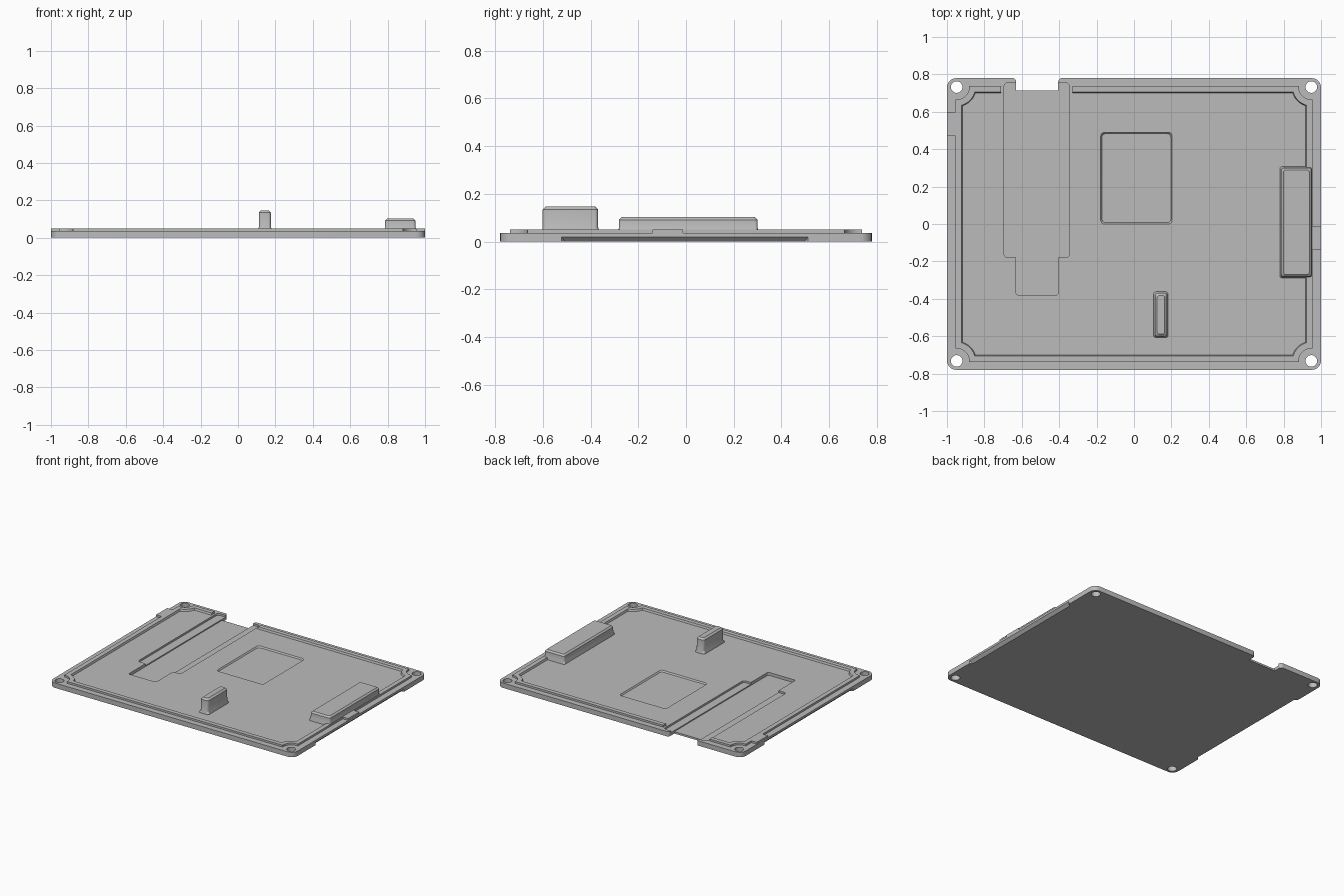
import bpy, bmesh, math
from mathutils import Vector

cube = bpy.data.objects.get("Cube")
if cube:
    bpy.data.objects.remove(cube, do_unlink=True)

grey = bpy.data.materials.new("plain grey")
grey.use_nodes = True
grey.diffuse_color = (0.5, 0.5, 0.5, 1)
grey.node_tree.nodes["Principled BSDF"].inputs["Base Color"].default_value = (0.5, 0.5, 0.5, 1)

FLOOR, LIP = 0.036, 0.05
HOLE_X, HOLE_Y = 0.948, 0.732


def make(name, bm):
    bmesh.ops.recalc_face_normals(bm, faces=bm.faces)
    mesh = bpy.data.meshes.new(name)
    bm.to_mesh(mesh)
    bm.free()
    mesh.materials.append(grey)
    ob = bpy.data.objects.new(name, mesh)
    bpy.context.collection.objects.link(ob)
    return ob


def rounded(corners, steps=5):
    """Outline through (x, y, radius) corners, each rounded."""
    out = []
    for i, (x, y, r) in enumerate(corners):
        p = Vector((x, y))
        a = (Vector(corners[i - 1][:2]) - p).normalized() * r
        b = (Vector(corners[(i + 1) % len(corners)][:2]) - p).normalized() * r
        if r == 0:
            out.append(p)
            continue
        for k in range(steps + 1):
            t = k / steps * math.pi / 2
            out.append(p + a * (1 - math.sin(t)) + b * (1 - math.cos(t)))
    return out


def rect(x0, x1, y0, y1, r=0.0, inset=0.0):
    x0, x1, y0, y1 = x0 + inset, x1 - inset, y0 + inset, y1 - inset
    return rounded([(x0, y0, r), (x1, y0, r), (x1, y1, r), (x0, y1, r)])


def loft(name, layers):
    """Closed solid through (outline, z) layers of equal point count."""
    bm = bmesh.new()
    rings = [[bm.verts.new((p[0], p[1], z)) for p in pts] for pts, z in layers]
    n = len(rings[0])
    for low, high in zip(rings, rings[1:]):
        for i in range(n):
            j = (i + 1) % n
            bm.faces.new((low[i], low[j], high[j], high[i]))
    bm.faces.new(rings[0])
    bm.faces.new(rings[-1])
    return make(name, bm)


def prism(name, pts, z0, z1):
    return loft(name, [(pts, z0), (pts, z1)])


def cut(ob, cutter):
    cutter.hide_render = True
    mod = ob.modifiers.new("cut", 'BOOLEAN')
    mod.operation = 'DIFFERENCE'
    mod.solver = 'EXACT'
    mod.object = cutter
    bpy.context.view_layer.objects.active = ob
    bpy.ops.object.modifier_apply(modifier=mod.name)
    bpy.data.objects.remove(cutter, do_unlink=True)


def scalloped(hx, hy, r, steps=10):
    """Rectangle whose corners are bitten out around the screw holes."""
    a0 = math.pi + math.asin((HOLE_Y - hy) / r)
    a1 = 1.5 * math.pi - math.asin((HOLE_X - hx) / r)
    arc = [(HOLE_X + r * math.cos(a0 + (a1 - a0) * k / steps),
            HOLE_Y + r * math.sin(a0 + (a1 - a0) * k / steps)) for k in range(steps + 1)]
    back = arc[::-1]
    return (back + [(-x, y) for x, y in arc] + [(-x, -y) for x, y in back]
            + [(x, -y) for x, y in arc])


# Base plate with the connector notch in its back edge
base = prism("base_plate", rounded([
    (-1, -0.78, 0.05), (1, -0.78, 0.05), (1, 0.78, 0.05), (-0.405, 0.78, 0.02),
    (-0.405, 0.715, 0), (-0.63, 0.715, 0), (-0.63, 0.78, 0.02), (-1, 0.78, 0.05)]), 0, FLOOR)

# Screw holes
for sx in (-1, 1):
    for sy in (-1, 1):
        ring = [(sx * HOLE_X + 0.031 * math.cos(k * math.pi / 12),
                 sy * HOLE_Y + 0.031 * math.sin(k * math.pi / 12)) for k in range(24)]
        cut(base, prism("hole_cutter", ring, -0.1, 0.1))

# Stepped channel and shallow square pocket
cut(base, prism("rail_cutter", rect(-0.695, -0.345, -0.18, 0.755, 0.02), 0.022, 0.1))
cut(base, prism("channel_cutter", rect(-0.63, -0.405, -0.38, 0.75, 0.012), 0.014, 0.1))
cut(base, loft("pocket_cutter", [
    (rect(-0.178, 0.204, 0, 0.49, 0.02, 0.007), 0.026),
    (rect(-0.178, 0.204, 0, 0.49, 0.02), FLOOR),
    (rect(-0.178, 0.204, 0, 0.49, 0.02), 0.1)]))

# Undercut finger grips on both long side edges
for s in (-1, 1):
    bm = bmesh.new()
    for x, z, end in ((1.01, 0.03, 0), (1.01, -0.01, 0), (0.97, -0.01, 0.03)):
        for y in (-0.53 + end, 0.52 - end):
            bm.verts.new((s * x, y, z))
    bmesh.ops.convex_hull(bm, input=bm.verts)
    cut(base, make("grip_cutter", bm))

# Raised lip, opened at the back for the channel
bm = bmesh.new()
outer, inner = scalloped(0.955, 0.738, 0.067), scalloped(0.922, 0.706, 0.1)
foot = scalloped(0.916, 0.7, 0.106)
rings = [[bm.verts.new((x, y, z)) for x, y in pts] for pts, z in
         ((outer, FLOOR - 0.004), (outer, LIP), (inner, LIP), (foot, FLOOR - 0.004))]
for i in range(len(outer)):
    j = (i + 1) % len(outer)
    for a, b in zip(rings, rings[1:] + rings[:1]):
        bm.faces.new((a[i], a[j], b[j], b[i]))
lip = make("raised_lip", bm)
cut(lip, prism("gap_cutter", rect(-0.71, -0.33, 0.6, 0.9), 0, 0.1))

# Side tabs level with the lip
prism("right_tab", rect(-0.999, -0.945, 0.47, 0.6), 0.03, LIP)
prism("left_tab", rect(0.945, 0.999, -0.14, -0.012), 0.03, LIP)


# Bevelled blocks standing on the floor
def block(name, x0, x1, y0, y1, top, bevel, r):
    def outline(d):
        return rect(x0, x1, y0, y1, r, d)
    return loft(name, [(outline(0), FLOOR - 0.006), (outline(0), FLOOR + 0.004),
                       (outline(0.006), FLOOR + 0.018),
                       (outline(0.007), top - bevel), (outline(0.007 + bevel), top)])


block("side_block", 0.78, 0.955, -0.288, 0.307, 0.102, 0.011, 0.012)
block("front_post", 0.105, 0.183, -0.608, -0.362, 0.147, 0.012, 0.014)

# Smooth rounded corners, keep crisp edges
bpy.ops.object.select_all(action='DESELECT')
for ob in bpy.context.collection.objects:
    if ob.type == 'MESH' and grey.name in ob.data.materials:
        ob.select_set(True)
        bpy.context.view_layer.objects.active = ob
bpy.ops.object.shade_smooth_by_angle(angle=math.radians(25))
